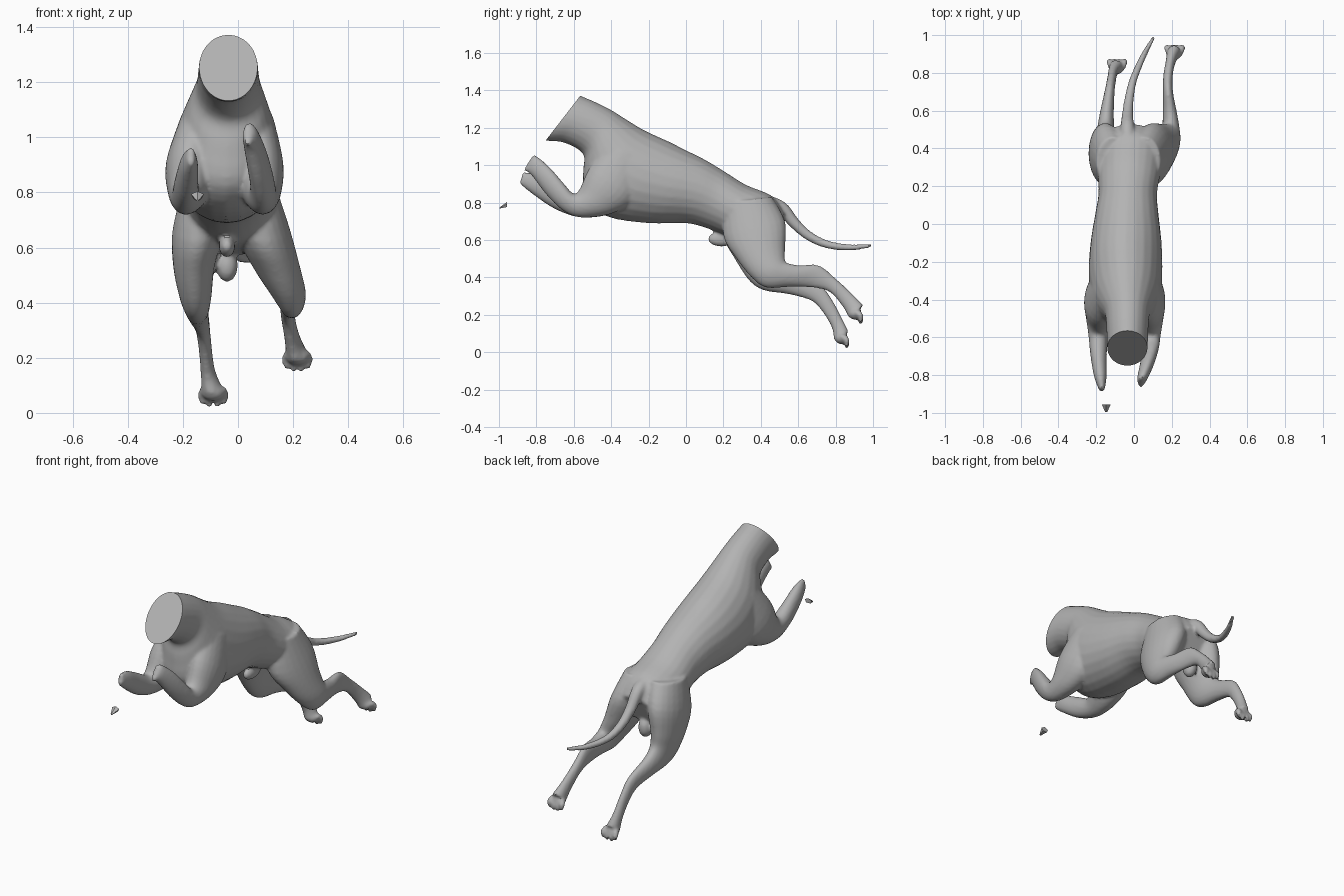
import bpy, bmesh, math
from mathutils import Vector

cube = bpy.data.objects.get("Cube")
if cube:
    bpy.data.objects.remove(cube, do_unlink=True)

coat = bpy.data.materials.new("grey_coat")
coat.use_nodes = True
GREY = (0.45, 0.45, 0.45, 1)
coat.diffuse_color = GREY
coat.node_tree.nodes["Principled BSDF"].inputs["Base Color"].default_value = GREY


def catmull(rows, steps):
    """Smoothly resample rows of numbers."""
    out = []
    for i in range(len(rows) - 1):
        a, b, c, d = (rows[max(0, min(len(rows) - 1, i + k))] for k in (-1, 0, 1, 2))
        for s in range(steps):
            t = s / steps
            out.append([0.5 * (2 * q + (r - p) * t + (2 * p - 5 * q + 4 * r - u) * t * t
                               + (3 * q - p - 3 * r + u) * t ** 3)
                        for p, q, r, u in zip(a, b, c, d)])
    return out + [list(rows[-1])]


def loft(bm, rows, steps=4, sides=24):
    """Rows: y,z of one edge, y,z of the opposite edge, centre x, half width."""
    rings = []
    for y0, z0, y1, z1, cx, hw in catmull(rows, steps):
        mid, arm = Vector((cx, (y0 + y1) / 2, (z0 + z1) / 2)), Vector((0, (y0 - y1) / 2, (z0 - z1) / 2))
        rings.append([bm.verts.new(mid + arm * math.cos(a) + Vector((hw * math.sin(a), 0, 0)))
                      for a in (math.tau * k / sides for k in range(sides))])
    for r, s in zip(rings, rings[1:]):
        for k in range(sides):
            bm.faces.new((r[k], r[(k + 1) % sides], s[(k + 1) % sides], s[k]))
    bm.faces.new(rings[0][::-1])
    bm.faces.new(rings[-1])


def blob(bm, loc, size):
    """Ellipsoid."""
    res = bmesh.ops.create_uvsphere(bm, u_segments=16, v_segments=10, radius=1)
    for v in res["verts"]:
        v.co = Vector(loc) + Vector(c * s for c, s in zip(v.co, size))


def tube(bm, points, steps=5, sides=14):
    """Round tube through rows of x, y, z, radius."""
    pts = catmull(points, steps)
    rings = []
    for i, p in enumerate(pts):
        d = (Vector(pts[min(i + 1, len(pts) - 1)][:3]) - Vector(pts[max(i - 1, 0)][:3])).normalized()
        u = d.cross(Vector((1, 0, 0.05))).normalized()
        w = d.cross(u)
        rings.append([bm.verts.new(Vector(p[:3]) + p[3] * (u * math.cos(a) + w * math.sin(a)))
                      for a in (math.tau * k / sides for k in range(sides))])
    for r, s in zip(rings, rings[1:]):
        for k in range(sides):
            bm.faces.new((r[k], r[(k + 1) % sides], s[(k + 1) % sides], s[k]))
    bm.faces.new(rings[0][::-1])
    bm.faces.new(rings[-1])


def finish(name, bm):
    bmesh.ops.recalc_face_normals(bm, faces=bm.faces)
    me = bpy.data.meshes.new(name)
    bm.to_mesh(me)
    bm.free()
    ob = bpy.data.objects.new(name, me)
    bpy.context.collection.objects.link(ob)
    me.materials.append(coat)
    bpy.ops.object.select_all(action='DESELECT')
    bpy.context.view_layer.objects.active = ob
    ob.select_set(True)
    return ob


bm = bmesh.new()

# Trunk from neck to rump
loft(bm, [
    (-.62, 1.41, -.84, 1.15, -.035, .095),
    (-.57, 1.375, -.74, 1.13, -.035, .107),
    (-.49, 1.34, -.65, 1.12, -.035, .110),
    (-.40, 1.295, -.55, 1.06, -.035, .118),
    (-.32, 1.245, -.55, .96, -.038, .145),
    (-.22, 1.185, -.54, .82, -.042, .180),
    (-.10, 1.13, -.42, .725, -.045, .195),
    (.00, 1.08, -.20, .69, -.042, .188),
    (.10, 1.03, .00, .69, -.038, .168),
    (.20, .97, .12, .66, -.033, .155),
    (.32, .895, .22, .62, -.025, .165),
    (.46, .835, .33, .59, -.015, .165),
    (.53, .74, .45, .57, -.015, .110)])

# Hind legs, the left one trailing higher
loft(bm, [
    (.20, .80, .46, .83, .05, .09), (.20, .62, .53, .70, .09, .10),
    (.27, .50, .53, .56, .14, .085), (.35, .40, .53, .49, .18, .065),
    (.43, .345, .55, .475, .195, .048), (.56, .35, .61, .465, .19, .038),
    (.68, .345, .71, .465, .18, .027), (.77, .32, .80, .395, .18, .025),
    (.84, .24, .885, .315, .195, .027), (.87, .185, .95, .25, .212, .038)])
loft(bm, [
    (.20, .80, .46, .83, -.11, .09), (.20, .62, .53, .70, -.145, .093),
    (.26, .50, .53, .56, -.16, .075), (.34, .38, .53, .49, -.155, .06),
    (.42, .33, .55, .455, -.15, .048), (.55, .31, .60, .42, -.145, .038),
    (.67, .275, .72, .36, -.13, .027), (.73, .215, .785, .275, -.12, .024),
    (.78, .13, .835, .18, -.11, .026), (.79, .07, .87, .11, -.095, .038)])

# Hind paws with four toes each
for px, py, pz in ((.215, .905, .205), (-.09, .83, .075)):
    blob(bm, (px, py, pz), (.042, .036, .032))
    for k in range(4):
        off = k - 1.5
        lift = .012 * abs(off)
        tube(bm, [(px + off * .021, py, pz + .01, .015),
                  (px + off * .026, py + .025, pz - .022 + lift, .017),
                  (px + off * .027, py + .030, pz - .045 + lift, .014),
                  (px + off * .027, py + .026, pz - .063 + lift, .006)], 3, 10)

# Forelegs folded forward, cut off at the wrists
loft(bm, [
    (-.42, 1.12, -.20, 1.0, .055, .075), (-.52, .98, -.27, .82, .08, .085),
    (-.57, .87, -.40, .74, .085, .072), (-.605, .85, -.56, .72, .09, .052),
    (-.66, .91, -.655, .755, .088, .044), (-.73, .99, -.745, .84, .07, .038),
    (-.80, 1.05, -.83, .95, .045, .028), (-.82, 1.05, -.87, .97, .035, .014)])
loft(bm, [
    (-.42, 1.12, -.20, 1.0, -.135, .075), (-.52, .98, -.27, .82, -.17, .092),
    (-.57, .87, -.40, .74, -.18, .075), (-.605, .85, -.56, .72, -.19, .052),
    (-.70, .90, -.70, .765, -.187, .043), (-.80, .95, -.82, .845, -.178, .033),
    (-.87, .965, -.89, .90, -.17, .014)])

# Tail
tube(bm, [(-.03, .42, .80, .045), (-.035, .51, .77, .037), (-.034, .58, .69, .030),
          (-.026, .66, .62, .025), (-.005, .76, .575, .021), (.045, .88, .56, .017),
          (.105, .99, .57, .010)])

# Underbelly bumps
blob(bm, (-.04, .19, .605), (.03, .075, .04))
blob(bm, (-.04, .44, .535), (.04, .045, .06))

# Fuse the parts into one smooth skin
body = finish("body", bm)
rem = body.modifiers.new("fuse", 'REMESH')
rem.mode, rem.voxel_size = 'VOXEL', .009
smo = body.modifiers.new("soften", 'SMOOTH')
smo.factor, smo.iterations = .5, 5
for m in ("fuse", "soften"):
    bpy.ops.object.modifier_apply(modifier=m)

# Flat cut across the neck
bm = bmesh.new()
bm.from_mesh(body.data)
faces = [f for f in bm.faces if (c := f.calc_center_median()).z > 1.09 and c.y < -.45]
geom = list({g for f in faces for g in (*f.verts, *f.edges)}) + faces
res = bmesh.ops.bisect_plane(bm, geom=geom, plane_co=(0, -.655, 1.255),
                             plane_no=(0, -.79, .61), clear_outer=True)
rim = [e for e in res["geom_cut"] if isinstance(e, bmesh.types.BMEdge)]
bmesh.ops.holes_fill(bm, edges=rim, sides=0)
bmesh.ops.recalc_face_normals(bm, faces=bm.faces)
bm.to_mesh(body.data)
bm.free()
bpy.ops.object.shade_smooth_by_angle(angle=math.radians(40))

# Loose claw chip in front of the right foreleg
bm = bmesh.new()
bmesh.ops.create_cone(bm, cap_ends=True, segments=5, radius1=.022, radius2=.005, depth=.045)
for v in bm.verts:
    v.co = Vector((-.147 + v.co.x * 1.1, -.976 - v.co.z * .9, .78 + v.co.y * .7 - v.co.z * .4))
finish("claw_chip", bm)
